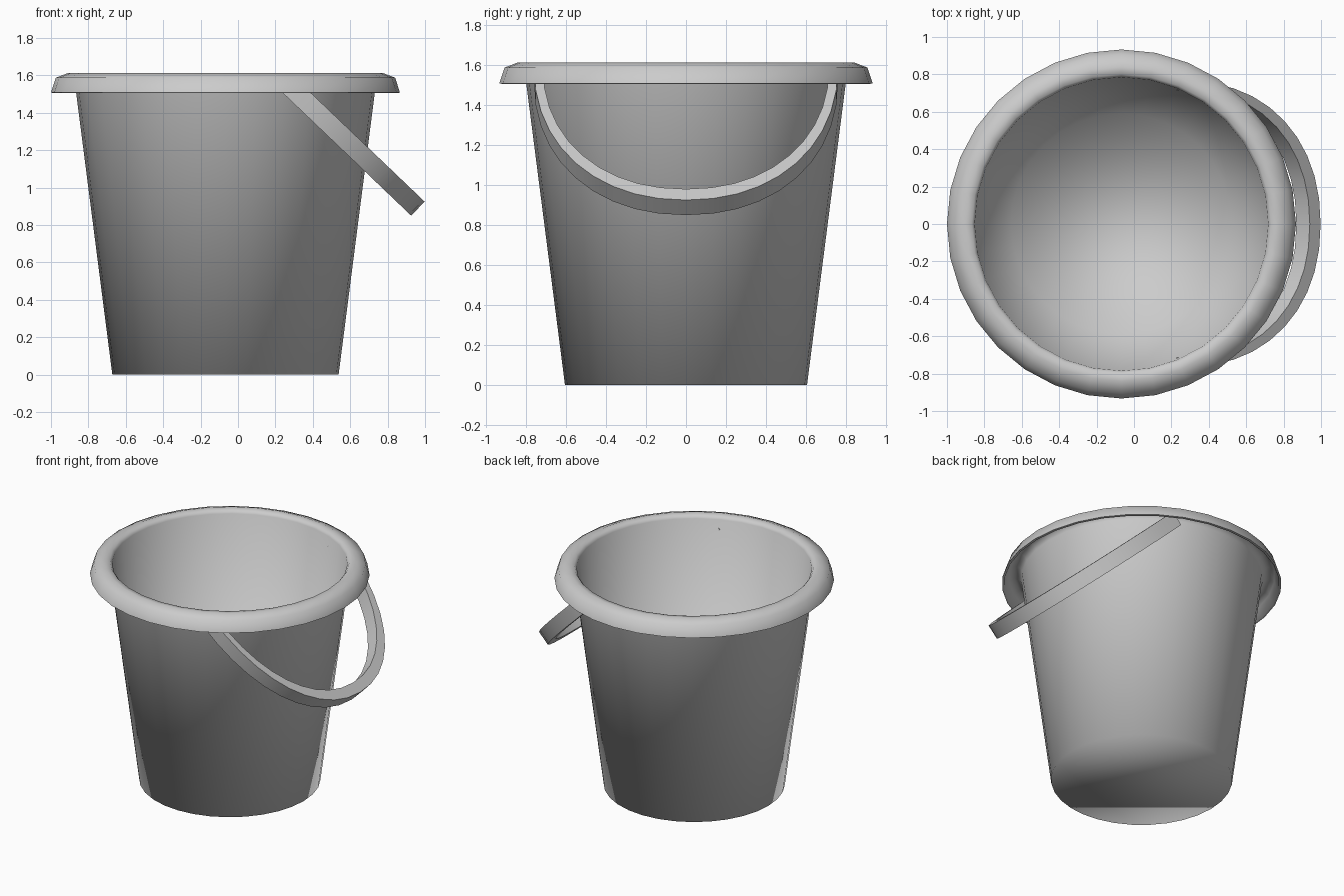
import bpy
from math import sin, cos, pi, radians

if "Cube" in bpy.data.objects:
    bpy.data.objects.remove(bpy.data.objects["Cube"])

CX = -0.067      # bucket axis
SEG = 32


def make_object(name, verts, faces, angle):
    mesh = bpy.data.meshes.new(name)
    mesh.from_pydata(verts, [], faces)
    obj = bpy.data.objects.new(name, mesh)
    bpy.context.collection.objects.link(obj)
    bpy.ops.object.select_all(action='DESELECT')
    obj.select_set(True)
    bpy.context.view_layer.objects.active = obj
    bpy.ops.object.shade_smooth_by_angle(angle=radians(angle))
    return obj


def loft(name, rings, angle):
    """Bridge closed rings of points and cap both ends."""
    n = len(rings[0])
    verts = [p for ring in rings for p in ring]
    faces = [(k * n + i, k * n + (i + 1) % n,
              (k + 1) * n + (i + 1) % n, (k + 1) * n + i)
             for k in range(len(rings) - 1) for i in range(n)]
    last = (len(rings) - 1) * n
    faces.append(tuple(reversed(range(n))))
    faces.append(tuple(range(last, last + n)))
    return make_object(name, verts, faces, angle)


# Bucket: outer wall, hollow underside of the rolled rim, rim, inner wall, floor
profile = [
    (0.605, 0.0), (0.804, 1.55), (0.815, 1.578), (0.85, 1.595), (0.89, 1.575),
    (0.918, 1.505), (0.933, 1.508), (0.907, 1.587), (0.84, 1.613),
    (0.80, 1.608), (0.785, 1.588), (0.59, 0.015),
]
rings = [[(CX + r * cos(2 * pi * i / SEG), r * sin(2 * pi * i / SEG), z)
          for i in range(SEG)] for r, z in profile]
loft("bucket", rings, 84)

# Handle: half-oval flat band hanging down towards +x, ends tucked under the rim
tilt = radians(43.7)
along = (cos(tilt), -sin(tilt))
across = (sin(tilt), cos(tilt))
START = (0.262, 1.556)
HALF_W = 0.052
STEPS = 20


def band_point(t, ry, rs, w):
    bulge = 2 / 2.15
    y = ry * abs(cos(t)) ** bulge * (1 if cos(t) > 0 else -1)
    s = rs * abs(sin(t)) ** bulge
    return (START[0] + s * along[0] + w * across[0], y,
            START[1] + s * along[1] + w * across[1])


sections = []
for k in range(STEPS + 1):
    t = pi * k / STEPS
    sections.append([band_point(t, 0.76, 0.968, -HALF_W),
                     band_point(t, 0.76, 0.968, HALF_W),
                     band_point(t, 0.715, 0.888, HALF_W),
                     band_point(t, 0.715, 0.888, -HALF_W)])
handle = loft("handle", sections, 35)

# Consistent outward normals
for name in ("bucket", "handle"):
    obj = bpy.data.objects[name]
    bpy.ops.object.select_all(action='DESELECT')
    obj.select_set(True)
    bpy.context.view_layer.objects.active = obj
    bpy.ops.object.mode_set(mode='EDIT')
    bpy.ops.mesh.select_all(action='SELECT')
    bpy.ops.mesh.normals_make_consistent(inside=False)
    bpy.ops.object.mode_set(mode='OBJECT')
